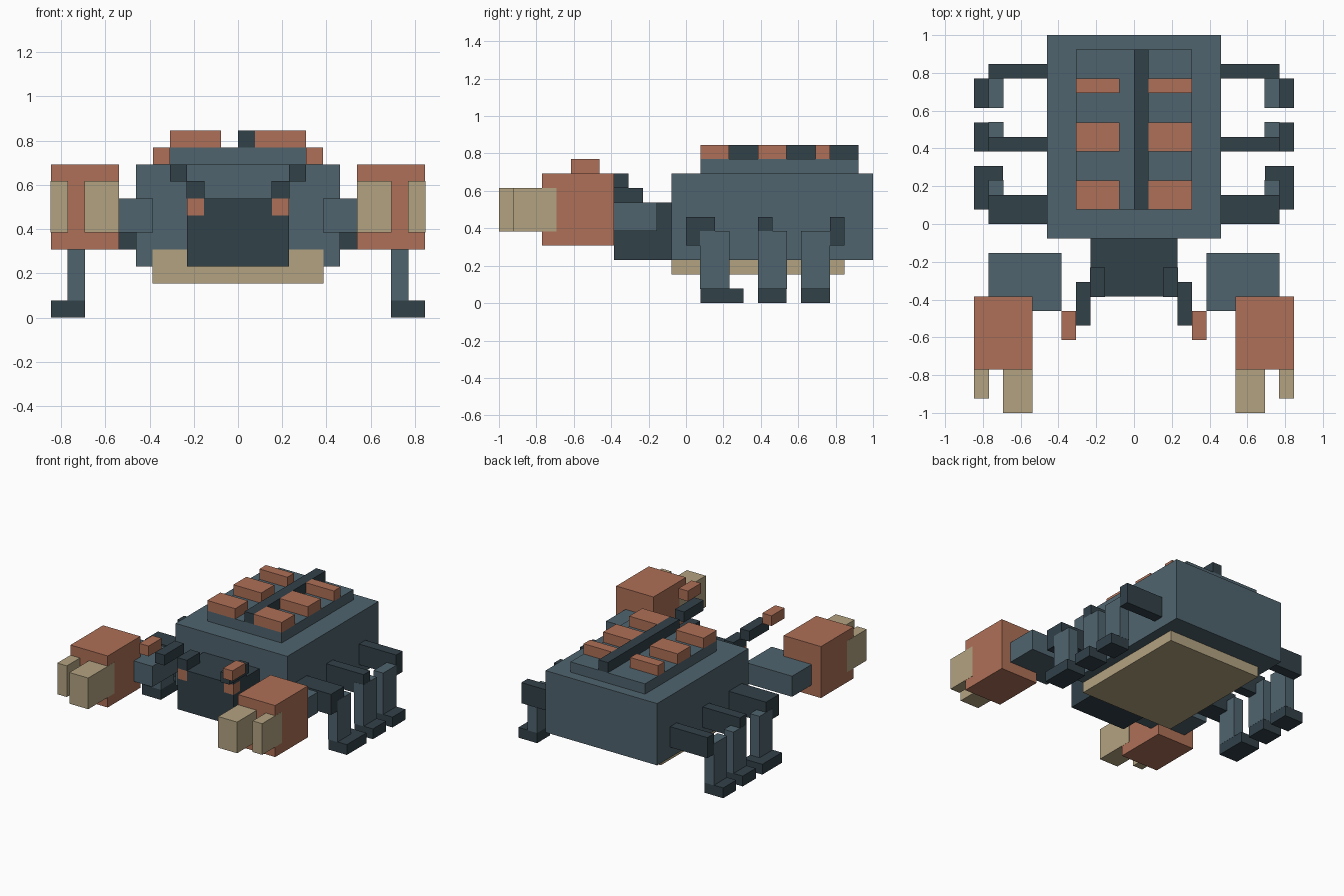
import bpy
import bmesh
from mathutils import Vector

if "Cube" in bpy.data.objects:
    bpy.data.objects.remove(bpy.data.objects["Cube"])

U = 1 / 13  # grid step of the blocky model


def colour(name, rgb):
    m = bpy.data.materials.new(name)
    m.diffuse_color = (*rgb, 1)
    m.use_nodes = True
    m.node_tree.nodes["Principled BSDF"].inputs["Base Color"].default_value = m.diffuse_color
    return m


SLATE = colour("slate", (0.080, 0.127, 0.156))
DARK = colour("dark_slate", (0.031, 0.052, 0.066))
RUST = colour("rust", (0.42, 0.16, 0.095))
TAN = colour("tan", (0.45, 0.365, 0.22))


def box(name, x, y, z, mat, grow=0.0):
    """Box from (min, max) ranges in grid steps; grow keeps flush faces apart."""
    lo = Vector((x[0], y[0], z[0])) * U - Vector((grow,) * 3)
    hi = Vector((x[1], y[1], z[1])) * U + Vector((grow,) * 3)
    bm = bmesh.new()
    bmesh.ops.create_cube(bm, size=1)
    bmesh.ops.scale(bm, vec=hi - lo, verts=bm.verts)
    mesh = bpy.data.meshes.new(name)
    bm.to_mesh(mesh)
    bm.free()
    mesh.materials.append(mat)
    ob = bpy.data.objects.new(name, mesh)
    ob.location = (lo + hi) / 2
    bpy.context.collection.objects.link(ob)


def pair(name, x, y, z, mat, grow=0.0):
    """The same box on both sides of x = 0."""
    box("right_" + name, x, y, z, mat, grow)
    box("left_" + name, (-x[1], -x[0]), y, z, mat, grow)


# Body, shell and head
box("body", (-6, 6), (-1, 13), (3, 9), SLATE)
box("belly", (-5, 5), (-1, 11), (2, 4), TAN, 0.001)
box("shell_plate", (-4, 4), (1, 12), (9, 10), SLATE)
box("shell_ridge", (0, 1), (1, 12), (10, 11), DARK)
for i, y in enumerate([(1, 3), (5, 7), (9, 10)], 1):
    pair(f"shell_bump_{i}", (1, 4), y, (10, 11), RUST)
box("head", (-3, 3), (-5, -1), (3, 7), DARK)

# Face marks and stepped eye stalks
pair("face_mark", (2, 3), (-5, -4), (6, 7), RUST, 0.001)
pair("eye_stalk_base", (2, 3), (-5, -3), (7, 8), DARK, 0.0012)
pair("eye_stalk_tip", (3, 4), (-7, -4), (8, 9), DARK)
pair("eye", (4, 5), (-8, -6), (9, 10), RUST)

# Claws
pair("claw_arm", (5, 10), (-6, -2), (5, 7), SLATE)
pair("claw", (7, 11), (-10, -5), (4, 9), RUST)
pair("inner_pincer", (7, 9), (-13, -9), (5, 8), TAN, 0.001)
pair("outer_pincer", (10, 11), (-12, -9), (5, 8), TAN, 0.001)

# Legs: y ranges of upper leg, lower leg and foot
for name, upper, lower, foot in [
    ("front", (0, 2), (1, 3), (1, 4)),
    ("middle", (5, 6), (5, 7), (5, 7)),
    ("rear", (10, 11), (8, 10), (8, 10)),
]:
    pair(name + "_upper_leg", (6, 10), upper, (4, 6), DARK)
    pair(name + "_lower_leg", (9, 10), lower, (1, 5), SLATE, 0.001)
    pair(name + "_foot", (9, 11), foot, (0, 1), DARK)
